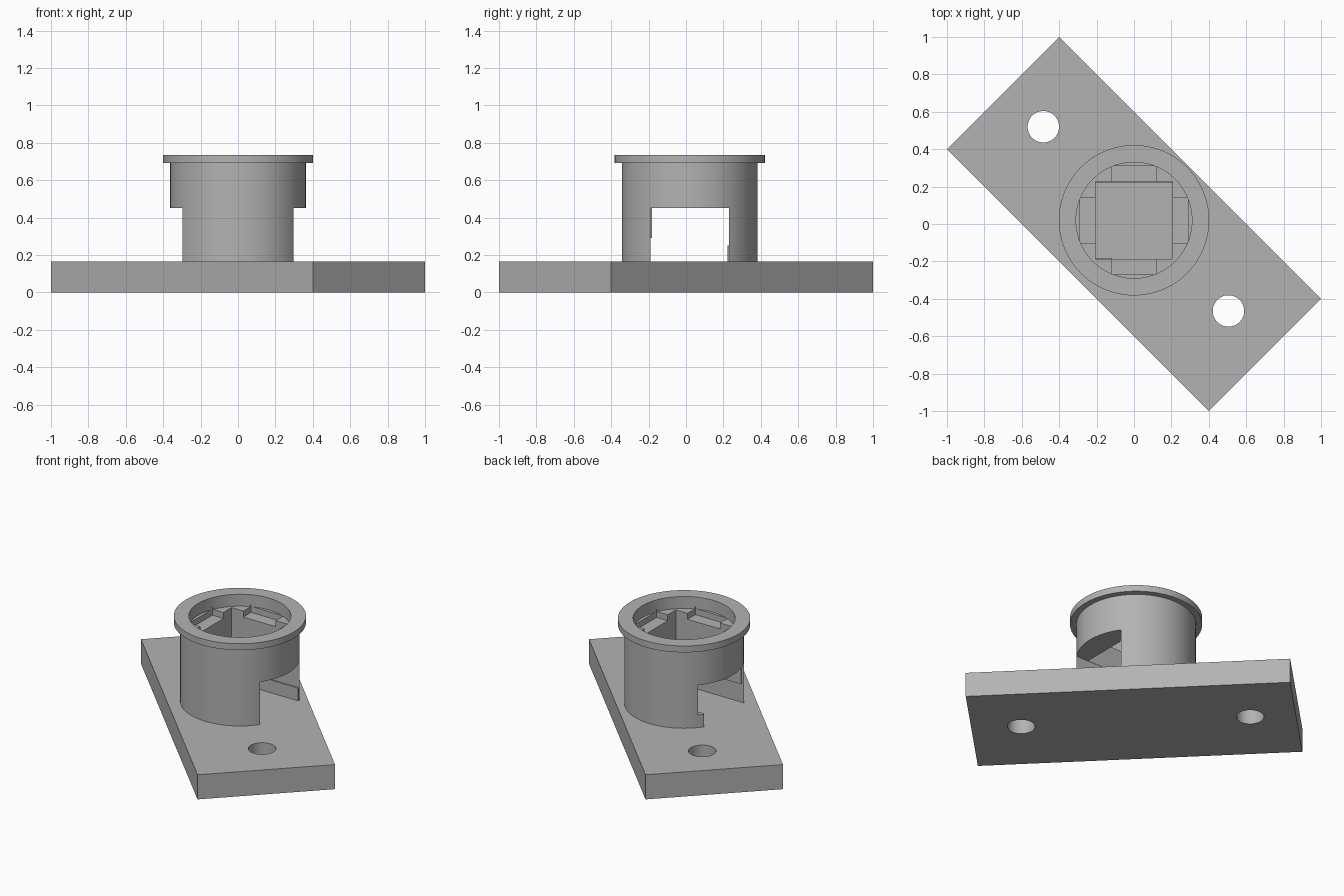
import bpy
import math

if "Cube" in bpy.data.objects:
    bpy.data.objects.remove(bpy.data.objects["Cube"], do_unlink=True)

GREY = (0.45, 0.45, 0.45, 1)
grey = bpy.data.materials.new("plain_grey")
grey.use_nodes = True
grey.diffuse_color = GREY
grey.node_tree.nodes["Principled BSDF"].inputs["Base Color"].default_value = GREY

CY = 0.02          # barrel centre in y
TOP = 0.165        # top of the base plate
RIM = 0.735        # top of the barrel


def finish(name):
    ob = bpy.context.object
    ob.name = name
    ob.data.materials.append(grey)
    bpy.ops.object.transform_apply(location=False, rotation=True, scale=True)
    return ob


def box(name, x, y, z, turn=0):
    """Box from (min, max) pairs, turned about its own centre."""
    mid = [(a + b) / 2 for a, b in (x, y, z)]
    bpy.ops.mesh.primitive_cube_add(size=1, location=mid, rotation=(0, 0, turn))
    bpy.context.object.scale = [b - a for a, b in (x, y, z)]
    return finish(name)


def tube(name, r, x, y, z0, z1, sides=96):
    bpy.ops.mesh.primitive_cylinder_add(vertices=sides, radius=r, depth=z1 - z0,
                                        location=(x, y, (z0 + z1) / 2))
    return finish(name)


def combine(ob, other, operation):
    mod = ob.modifiers.new(operation.lower(), "BOOLEAN")
    mod.operation = operation
    mod.solver = "EXACT"
    mod.object = other
    bpy.context.view_layer.objects.active = ob
    bpy.ops.object.modifier_apply(modifier=mod.name)
    bpy.data.objects.remove(other, do_unlink=True)


def smooth(ob):
    bpy.ops.object.select_all(action="DESELECT")
    ob.select_set(True)
    bpy.context.view_layer.objects.active = ob
    bpy.ops.object.shade_smooth_by_angle(angle=math.radians(30))


# Diagonal base plate with two screw holes
half_long, half_short = 0.7 * math.sqrt(2), 0.3 * math.sqrt(2)
plate = box("base_plate", (-half_long, half_long), (-half_short, half_short),
            (0, TOP), -math.pi / 4)
for x, y in ((-0.485, 0.52), (0.505, -0.465)):
    combine(plate, tube("screw_hole", 0.084, x, y, -0.1, 0.3, 48), "DIFFERENCE")
smooth(plate)

# Barrel with its flange and shallow round recess
barrel = tube("barrel", 0.363, 0, CY, TOP, RIM - 0.01)
combine(barrel, tube("flange", 0.402, 0, CY, 0.692, RIM), "UNION")
combine(barrel, tube("recess", 0.31, 0, CY, 0.655, 0.9), "DIFFERENCE")

# Square well through the shelf, and the sideways tunnel under it
well = (CY - 0.208, CY + 0.208)
tunnel = (CY - 0.21, CY + 0.21)
combine(barrel, box("well", (-0.207, 0.207), well, (0.3, 0.9)), "DIFFERENCE")
combine(barrel, box("tunnel", (-1, 1), tunnel, (0.05, 0.45)), "DIFFERENCE")

# Cross slots in the shelf
for x, y in (((-0.12, 0.12), (CY - 0.29, CY + 0.29)),
             ((-0.29, 0.29), (CY - 0.122, CY + 0.122))):
    combine(barrel, box("slot", x, y, (0.615, 0.67)), "DIFFERENCE")

# Notch above the low ledge at one mouth of the tunnel
combine(barrel, box("notch", (-0.5, -0.21), (0.2, CY + 0.24), (0.25, 0.45)),
        "DIFFERENCE")
smooth(barrel)

# Thin ledge and lip on the tunnel walls
box("tunnel_ledge", (-0.29, 0.29), (tunnel[1] - 0.008, tunnel[1] + 0.002), (TOP, 0.25))
box("tunnel_lip", (-0.28, -0.12), (tunnel[0] - 0.002, tunnel[0] + 0.009), (0.29, 0.45))
